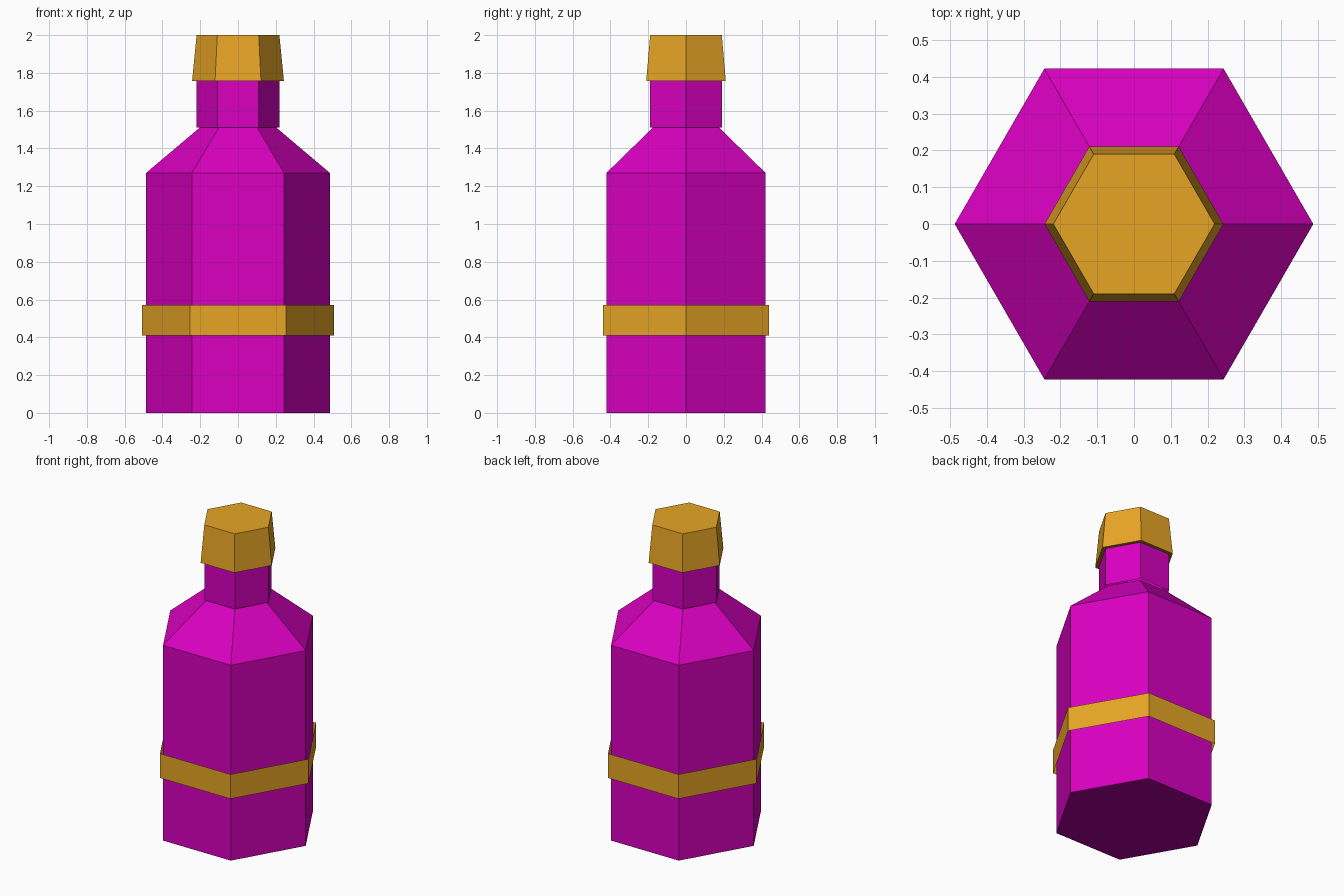
import bpy, bmesh
from math import cos, sin, pi

cube = bpy.data.objects.get("Cube")
if cube:
    bpy.data.objects.remove(cube)

SIDES = 6


def make_material(name, color):
    mat = bpy.data.materials.new(name)
    mat.use_nodes = True
    mat.diffuse_color = color
    mat.node_tree.nodes["Principled BSDF"].inputs["Base Color"].default_value = color
    return mat


def hex_part(name, profile, mat, base_mat=None, top=False):
    """Sweep (radius, height) points around z; base_mat closes the underside."""
    mesh = bpy.data.meshes.new(name)
    mesh.materials.append(mat)
    bm = bmesh.new()
    rings = [[bm.verts.new((r * cos(2 * pi * i / SIDES), r * sin(2 * pi * i / SIDES), z))
              for i in range(SIDES)] for r, z in profile]
    for low, high in zip(rings, rings[1:]):
        for i in range(SIDES):
            j = (i + 1) % SIDES
            bm.faces.new((low[i], low[j], high[j], high[i]))
    if base_mat:
        mesh.materials.append(base_mat)
        bm.faces.new(rings[0][::-1]).material_index = 1
    if top:
        bm.faces.new(rings[-1])
    bm.to_mesh(mesh)
    bm.free()
    obj = bpy.data.objects.new(name, mesh)
    bpy.context.collection.objects.link(obj)
    return obj


magenta = make_material("magenta_glass", (0.70, 0.0, 0.53, 1))
dark_magenta = make_material("dark_magenta", (0.40, 0.0, 0.31, 1))
gold = make_material("gold", (0.80, 0.375, 0.019, 1))
dark_gold = make_material("dark_gold", (0.38, 0.175, 0.009, 1))

# Bottle body with sloping shoulder and darker base
hex_part("bottle_body", [(0.487, 0), (0.487, 1.27), (0.197, 1.515)], magenta, dark_magenta)
# Neck, slightly wider than the shoulder opening
hex_part("bottle_neck", [(0.219, 1.511), (0.219, 1.76)], magenta)
# Open band standing just off the body
hex_part("body_band", [(0.507, 0.411), (0.507, 0.57)], gold)
# Tapered stopper cap with darker underside
hex_part("bottle_cap", [(0.243, 1.758), (0.219, 2.0)], gold, dark_gold, top=True)
